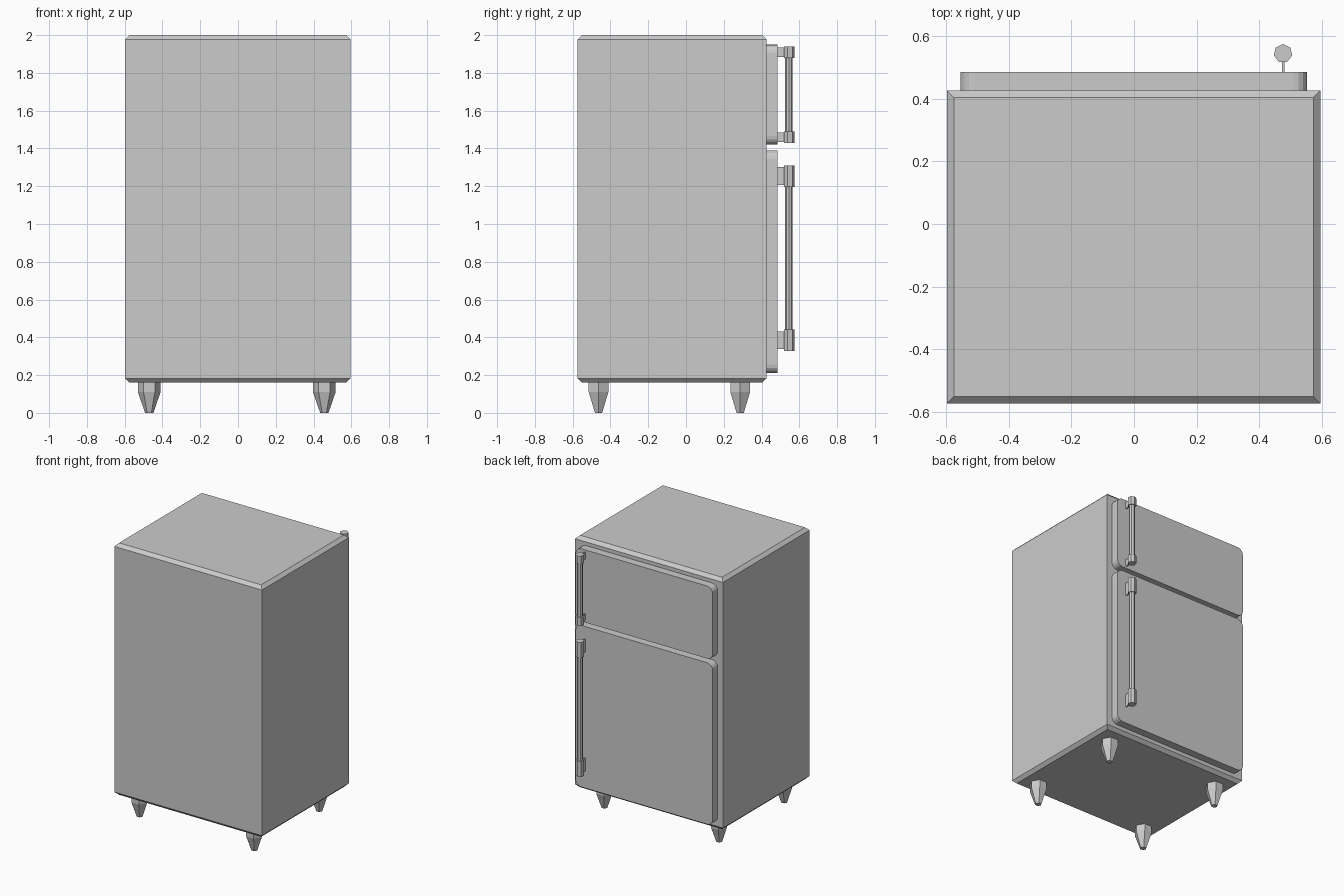
import bpy, bmesh
from math import sin, cos, pi
from mathutils import Vector

if "Cube" in bpy.data.objects:
    bpy.data.objects.remove(bpy.data.objects["Cube"])


def loft(name, rings):
    """Closed solid through a list of equal-length vertex rings."""
    bm = bmesh.new()
    rs = [[bm.verts.new(p) for p in r] for r in rings]
    n = len(rs[0])
    for a, b in zip(rs, rs[1:]):
        for i in range(n):
            j = (i + 1) % n
            bm.faces.new((a[i], a[j], b[j], b[i]))
    bm.faces.new(rs[0][::-1])
    bm.faces.new(rs[-1])
    bmesh.ops.recalc_face_normals(bm, faces=bm.faces[:])
    me = bpy.data.meshes.new(name)
    bm.to_mesh(me)
    bm.free()
    ob = bpy.data.objects.new(name, me)
    bpy.context.collection.objects.link(ob)
    return ob


def rect(x0, x1, y0, y1, z):
    return [(x0, y0, z), (x1, y0, z), (x1, y1, z), (x0, y1, z)]


def lathe(name, x, y, profile, sides, turn=0.0):
    """Low-poly turned part: profile is (radius, z) pairs."""
    return loft(name, [[(x + r * cos(turn + 2 * pi * i / sides),
                         y + r * sin(turn + 2 * pi * i / sides), z)
                        for i in range(sides)] for r, z in profile])


def box(name, x0, x1, y0, y1, z0, z1):
    return loft(name, [rect(x0, x1, y0, y1, z0), rect(x0, x1, y0, y1, z1)])


def door(name, z0, z1, r=0.045, seg=4):
    """Slab with rounded corners on the +y side of the cabinet."""
    x0, x1 = -0.555, 0.553
    pts = []
    corners = [(x1 - r, z1 - r), (x0 + r, z1 - r), (x0 + r, z0 + r), (x1 - r, z0 + r)]
    for k, (cx, cz) in enumerate(corners):
        for s in range(seg + 1):
            a = pi / 2 * (k + s / seg)
            pts.append((cx + r * cos(a), cz + r * sin(a)))
    return loft(name, [[(x, y, z) for x, z in pts] for y in (0.42, 0.485)])


def handle(name, z0, z1, cap):
    """Vertical bar with thicker end caps, each on a thin stem plate."""
    x, y = 0.476, 0.545
    lathe(name + "_bar", x, y, [(0.02, z0 + 0.01), (0.02, z1 - 0.01)], 8)
    for tag, a in (("lower", z0), ("upper", z1 - cap)):
        lathe(f"{name}_{tag}_cap", x, y, [(0.03, a), (0.03, a + cap)], 7, pi / 2)
        m = cap * 0.08
        box(f"{name}_{tag}_stem", x - 0.004, x + 0.004, 0.475, y, a + m, a + cap - m)


# cabinet with chamfered top and bottom rims
X0, X1, Y0, Y1, c = -0.598, 0.596, -0.574, 0.427, 0.023
loft("cabinet", [rect(X0 + c, X1 - c, Y0 + c, Y1 - c, 0.16),
                 rect(X0, X1, Y0, Y1, 0.183),
                 rect(X0, X1, Y0, Y1, 1.977),
                 rect(X0 + c, X1 - c, Y0 + c, Y1 - c, 2.0)])

# doors
door("freezer_door", 1.42, 1.95)
door("fridge_door", 0.21, 1.39)

# handles
handle("freezer_handle", 1.43, 1.94, 0.06)
handle("fridge_handle", 0.328, 1.31, 0.113)

# tapered legs
for side, x in (("left", -0.47), ("right", 0.457)):
    for end, y in (("front", -0.463), ("back", 0.287)):
        lathe(f"{end}_{side}_leg", x, y,
              [(0.022, 0.0), (0.06, 0.11), (0.06, 0.165)], 6)
